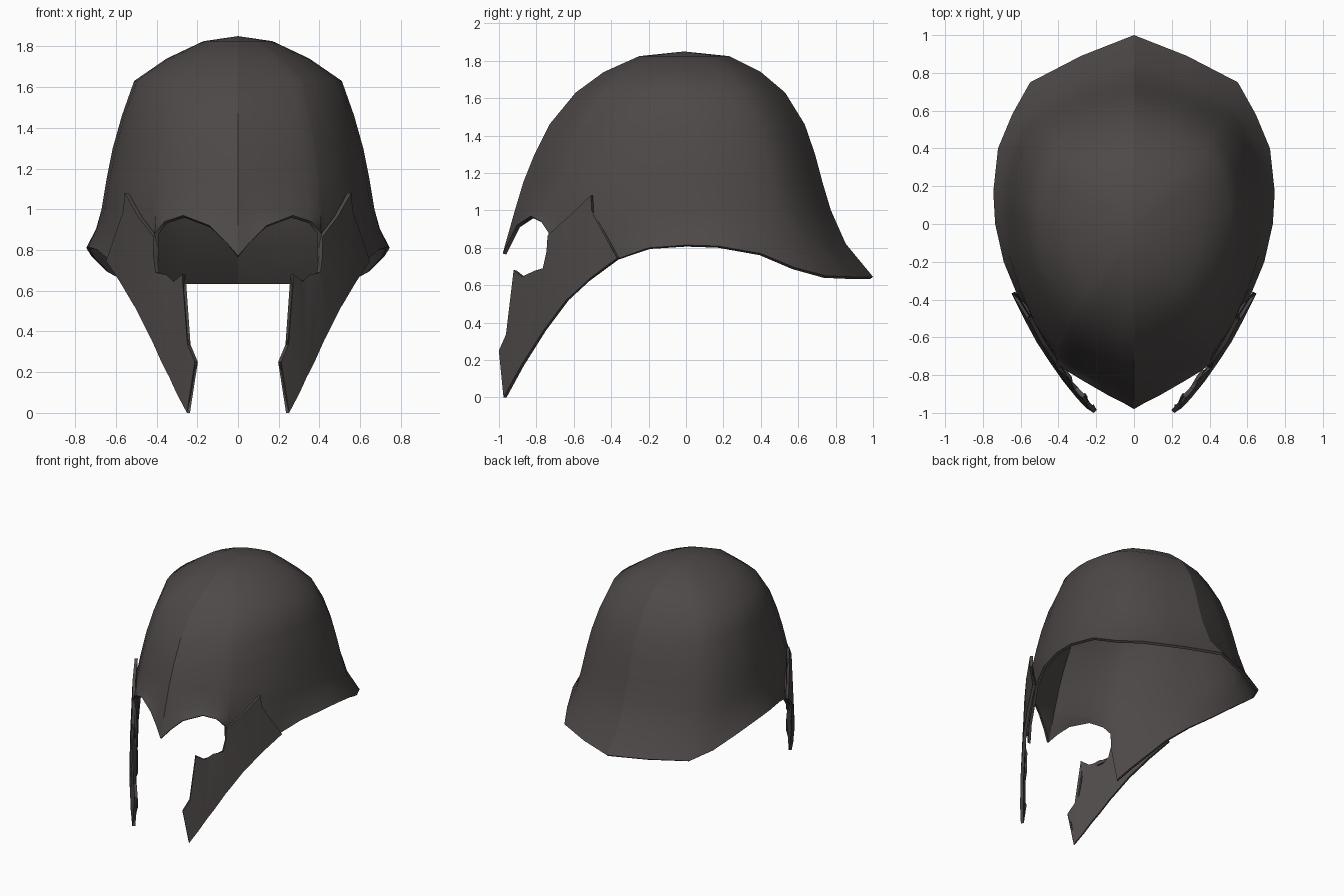
import bpy, bmesh, math
from mathutils import Vector

if "Cube" in bpy.data.objects:
    bpy.data.objects.remove(bpy.data.objects["Cube"])

metal = bpy.data.materials.new("dark warm iron")
metal.diffuse_color = (0.075, 0.066, 0.064, 1)
metal.use_nodes = True
metal.node_tree.nodes["Principled BSDF"].inputs["Base Color"].default_value = metal.diffuse_color


def lerp(a, b, t):
    return a + (b - a) * t


def interp(pts, v):
    for (a, fa), (b, fb) in zip(pts, pts[1:]):
        if v <= b:
            break
    return lerp(fa, fb, (v - a) / (b - a))


def finish(name, bm, thickness, offset, merge, outward):
    """Orient the half sheet, mirror and thicken it, then smooth it with a sharp rim and keel."""
    bmesh.ops.recalc_face_normals(bm, faces=bm.faces[:])
    bm.normal_update()
    if sum(f.normal.dot(outward) * f.calc_area() for f in bm.faces) < 0:
        bmesh.ops.reverse_faces(bm, faces=bm.faces[:])
    me = bpy.data.meshes.new(name)
    bm.to_mesh(me)
    bm.free()
    ob = bpy.data.objects.new(name, me)
    bpy.context.collection.objects.link(ob)
    mir = ob.modifiers.new("mirror", 'MIRROR')
    mir.use_mirror_merge = merge
    mir.use_clip = merge
    sol = ob.modifiers.new("thickness", 'SOLIDIFY')
    sol.thickness = thickness
    sol.offset = offset
    dg = bpy.context.evaluated_depsgraph_get()
    new = bpy.data.meshes.new_from_object(ob.evaluated_get(dg))
    ob.modifiers.clear()
    ob.data = new
    bm = bmesh.new()
    bm.from_mesh(new)
    for f in bm.faces:
        f.smooth = True
    for e in bm.edges:
        on_keel = all(abs(v.co.x) < 1e-3 for v in e.verts)
        e.smooth = not (on_keel or e.calc_face_angle(0) > math.radians(55))
    bm.to_mesh(new)
    bm.free()
    new.materials.clear()
    new.materials.append(metal)
    return ob


# Bowl: columns from front keel to back keel: unit plan x, y, then rim x, y, z
columns = [
    (0, -1, 0, -.98, .77), (.09, -.975, .06, -.945, .84), (.20, -.945, .14, -.905, .92),
    (.37, -.89, .27, -.83, .97), (.52, -.835, .36, -.775, .94), (.60, -.79, .41, -.735, .88),
    (.62, -.775, .41, -.73, .74), (.68, -.72, .425, -.69, .48), (.78, -.62, .49, -.6, .57),
    (.92, -.40, .62, -.37, .74), (.975, -.22, .69, -.2, .80), (1, -.05, .735, 0, .815),
    (1, .12, .745, .17, .81), (.94, .40, .72, .40, .77), (.86, .58, .645, .58, .695),
    (.73, .73, .55, .75, .65), (.38, .90, .28, .89, .645), (0, 1, 0, 1.0, .645)]
# Bowl rings: height, front y, back y, half width, centre y
rings = [(1.85, -.01, -.01, 0, -.01), (1.825, -.25, .23, .17, 0), (1.74, -.44, .40, .35, 0),
         (1.63, -.59, .53, .51, .02), (1.46, -.73, .635, .57, .05), (1.3, -.81, .69, .615, .08),
         (1.15, -.87, .73, .645, .1), (1.0, -.915, .775, .67, .1)]
bm = bmesh.new()
grid = []
for px, py, rx, ry, rz in columns:
    col = [Vector((px * w, yc + py * ((yc - yf) if py < 0 else (yb - yc)), z))
           for z, yf, yb, w, yc in rings]
    low, rim = col[-1], Vector((rx, ry, rz))
    flare = .35 if py > -.5 else .5      # concave flare at the sides and neck
    mid = low.lerp(rim, flare)
    mid.z = lerp(low.z, rz, .5)
    grid.append([bm.verts.new(p) for p in col + [mid, rim]])
for a, b in zip(grid, grid[1:]):
    for k in range(len(a) - 1):
        bm.faces.new((a[k], b[k], b[k + 1], a[k + 1]))
bmesh.ops.remove_doubles(bm, verts=bm.verts[:], dist=1e-4)
bmesh.ops.dissolve_degenerate(bm, edges=bm.edges[:], dist=1e-5)
finish("helmet_bowl", bm, .02, -1, True, Vector((0, 0, 1)))

# Cheek guards: side outline (y, z) with the eye notch, bent round the face
outline = [(-.50, 1.08), (-.615, .97), (-.73, .865), (-.735, .78), (-.755, .69), (-.785, .645),
           (-.82, .63), (-.865, .645), (-.91, .68), (-.905, .55), (-.925, .40), (-.95, .335),
           (-.988, .25), (-.968, .16), (-.963, 0), (-.87, .17), (-.75, .36), (-.63, .52),
           (-.50, .64), (-.36, .745), (-.43, .82), (-.475, .90), (-.495, .99)]
plan = [(-1, .17), (-.91, .265), (-.82, .345), (-.73, .415), (-.62, .495), (-.5, .565), (-.36, .64)]
bm = bmesh.new()
face = bm.faces.new([bm.verts.new((0, y, z)) for y, z in outline])
bmesh.ops.triangulate(bm, faces=[face])
for y, _ in plan[1:-1]:
    bmesh.ops.bisect_plane(bm, geom=bm.verts[:] + bm.edges[:] + bm.faces[:],
                           plane_co=(0, y, 0), plane_no=(0, 1, 0), dist=1e-4)
for v in bm.verts:
    v.co.x = interp(plan, v.co.y) + .05 * (.6 - v.co.z)
finish("cheek_guards", bm, .022, .6, False, Vector((1, 0, 0)))
